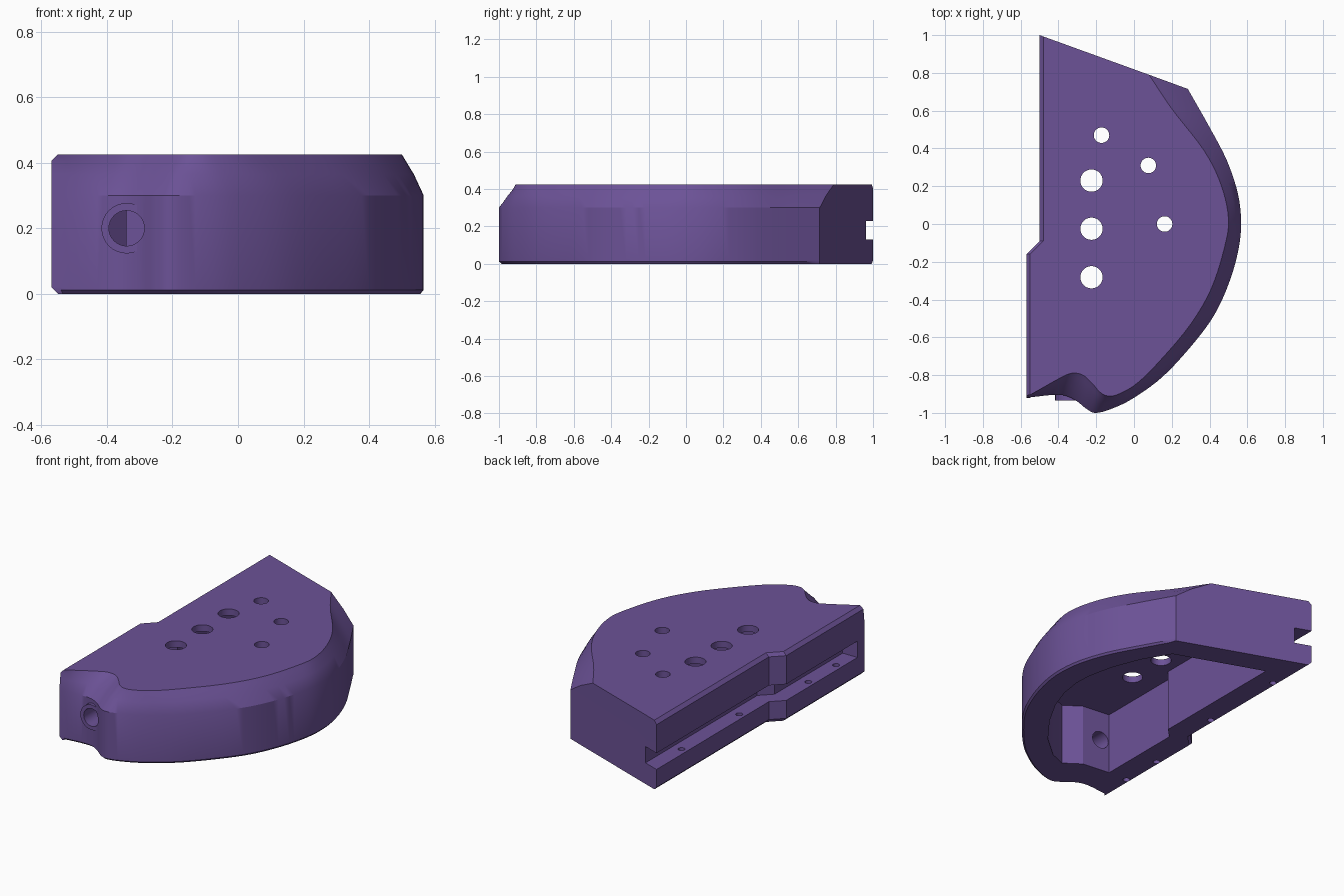
import bpy, bmesh, math
from mathutils import Vector

if "Cube" in bpy.data.objects:
    bpy.data.objects.remove(bpy.data.objects["Cube"])

purple = bpy.data.materials.new("purple")
purple.diffuse_color = (0.15, 0.085, 0.31, 1)
purple.use_nodes = True
purple.node_tree.nodes["Principled BSDF"].inputs["Base Color"].default_value = purple.diffuse_color


def make_object(name, bm):
    bmesh.ops.recalc_face_normals(bm, faces=bm.faces)
    mesh = bpy.data.meshes.new(name)
    bm.to_mesh(mesh)
    bm.free()
    mesh.materials.append(purple)
    ob = bpy.data.objects.new(name, mesh)
    bpy.context.collection.objects.link(ob)
    return ob


def loft(name, rings):
    bm = bmesh.new()
    loops = [[bm.verts.new(p) for p in r] for r in rings]
    n = len(loops[0])
    for a, b in zip(loops, loops[1:]):
        for i in range(n):
            j = (i + 1) % n
            bm.faces.new((a[i], a[j], b[j], b[i]))
    bm.faces.new(loops[0][::-1])
    bm.faces.new(loops[-1])
    return make_object(name, bm)


def prism(name, poly, z0, z1):
    return loft(name, [[(x, y, z) for x, y in poly] for z in (z0, z1)])


def cylinder(name, axis, start, end, r, segs=32):
    # circle swept along y or z from start to end
    pts = [(r * math.cos(2 * math.pi * i / segs), r * math.sin(2 * math.pi * i / segs))
           for i in range(segs)]
    if axis == "z":
        rings = [[(start[0] + a, start[1] + b, p[2]) for a, b in pts] for p in (start, end)]
    else:
        rings = [[(start[0] + a, p[1], start[2] + b) for a, b in pts] for p in (start, end)]
    return loft(name, rings)


def spline(pts, steps=5):
    # smooth curve through the points
    v = [Vector(p) for p in pts]
    v = [2 * v[0] - v[1]] + v + [2 * v[-1] - v[-2]]
    out = []
    for a, b, c, d in zip(v, v[1:], v[2:], v[3:]):
        for k in range(steps):
            t = k / steps
            out.append(0.5 * (2 * b + (c - a) * t + (2 * a - 5 * b + 4 * c - d) * t * t
                              + (3 * b - a - 3 * c + d) * t ** 3))
    return out + [v[-2]]


def boolean(ob, tool, op):
    mod = ob.modifiers.new(op, "BOOLEAN")
    mod.operation, mod.object, mod.solver = op, tool, "EXACT"
    deps = bpy.context.evaluated_depsgraph_get()
    mesh = bpy.data.meshes.new_from_object(ob.evaluated_get(deps))
    ob.modifiers.clear()
    ob.data = mesh
    bpy.data.objects.remove(tool)


# rounded edge: lower outline x, y and matching top outline x, y
edge = spline([
    (0.285, 0.715, 0.08, 0.79), (0.39, 0.53, 0.20, 0.61), (0.49, 0.34, 0.37, 0.39),
    (0.55, 0.16, 0.46, 0.21), (0.567, 0.0, 0.50, 0.03), (0.55, -0.15, 0.48, -0.12),
    (0.50, -0.32, 0.41, -0.34), (0.42, -0.49, 0.30, -0.53), (0.30, -0.65, 0.15, -0.71),
    (0.15, -0.81, 0.02, -0.84), (0.0, -0.92, -0.08, -0.90), (-0.11, -0.975, -0.14, -0.91),
    (-0.2, -1.0, -0.18, -0.89), (-0.25, -0.98, -0.22, -0.845), (-0.30, -0.94, -0.27, -0.80),
    (-0.36, -0.91, -0.33, -0.79), (-0.43, -0.905, -0.40, -0.82), (-0.57, -0.92, -0.55, -0.905)])
# straight mating side and rear corner
side = [(-0.57, -0.16), (-0.5, -0.09), (-0.5, 1.0)]
rear_y = 0.02 * 0.363


def ring(z, f, side_in, foot=0.0):
    r = []
    for i, p in enumerate(edge):
        x, y = p[0] + (p[2] - p[0]) * f, p[1] + (p[3] - p[1]) * f
        if 0 < i < len(edge) - 1:
            x, y = x - foot * (x + 0.1), y - foot * y
        elif i:
            x = -0.57 + side_in
        r.append((x, y, z))
    for x, y in side:
        r.append((x + side_in, y - (side_in * 0.363 if y > 0.9 else 0), z))
    return r


body = loft("body", [ring(0, 0, 0.02, 0.015), ring(0.012, 0, 0.008), ring(0.02, 0, 0),
                     ring(0.3, 0, 0), ring(0.365, 0.45, 0), ring(0.405, 0.82, 0),
                     ring(0.425, 1, 0.02)])

# cable outlet collar
boolean(body, cylinder("collar", "y", (-0.34, -0.935, 0.2), (-0.34, -0.78, 0.2), 0.077), "UNION")

# hollow underside
cavity = [(-0.34, 0.78), (0.2, 0.585), (0.30, 0.42), (0.37, 0.24), (0.405, 0.08), (0.41, -0.03),
          (0.39, -0.16), (0.34, -0.30), (0.25, -0.46), (0.12, -0.63), (-0.02, -0.75),
          (-0.12, -0.79), (-0.22, -0.72), (-0.40, -0.70), (-0.40, -0.16), (-0.34, -0.10)]
boolean(body, prism("cavity", cavity, -0.1, 0.385), "DIFFERENCE")

# long slot in the mating side
slot = [(-0.8, -0.85), (-0.47, -0.85), (-0.47, -0.19), (-0.40, -0.12), (-0.40, 1.2), (-0.8, 1.2)]
boolean(body, prism("slot", slot, 0.13, 0.23), "DIFFERENCE")

# cable bore
boolean(body, cylinder("bore", "y", (-0.34, -1.1, 0.2), (-0.34, -0.6, 0.2), 0.054), "DIFFERENCE")

# holes through the top
for x, y, r in [(-0.225, 0.23, 0.059), (-0.225, -0.025, 0.059), (-0.225, -0.282, 0.059),
                (-0.172, 0.47, 0.041), (0.076, 0.31, 0.041), (0.162, 0.0, 0.041)]:
    boolean(body, cylinder("hole", "z", (x, y, 0.3), (x, y, 0.6), r), "DIFFERENCE")

# screw holes below the slot
for x, y in [(-0.46, 0.70), (-0.46, 0.14), (-0.53, -0.43), (-0.53, -0.70)]:
    boolean(body, cylinder("screw_hole", "z", (x, y, -0.1), (x, y, 0.18), 0.02, 16), "DIFFERENCE")

bpy.context.view_layer.objects.active = body
body.select_set(True)
bpy.ops.object.shade_smooth_by_angle(angle=math.radians(28))
